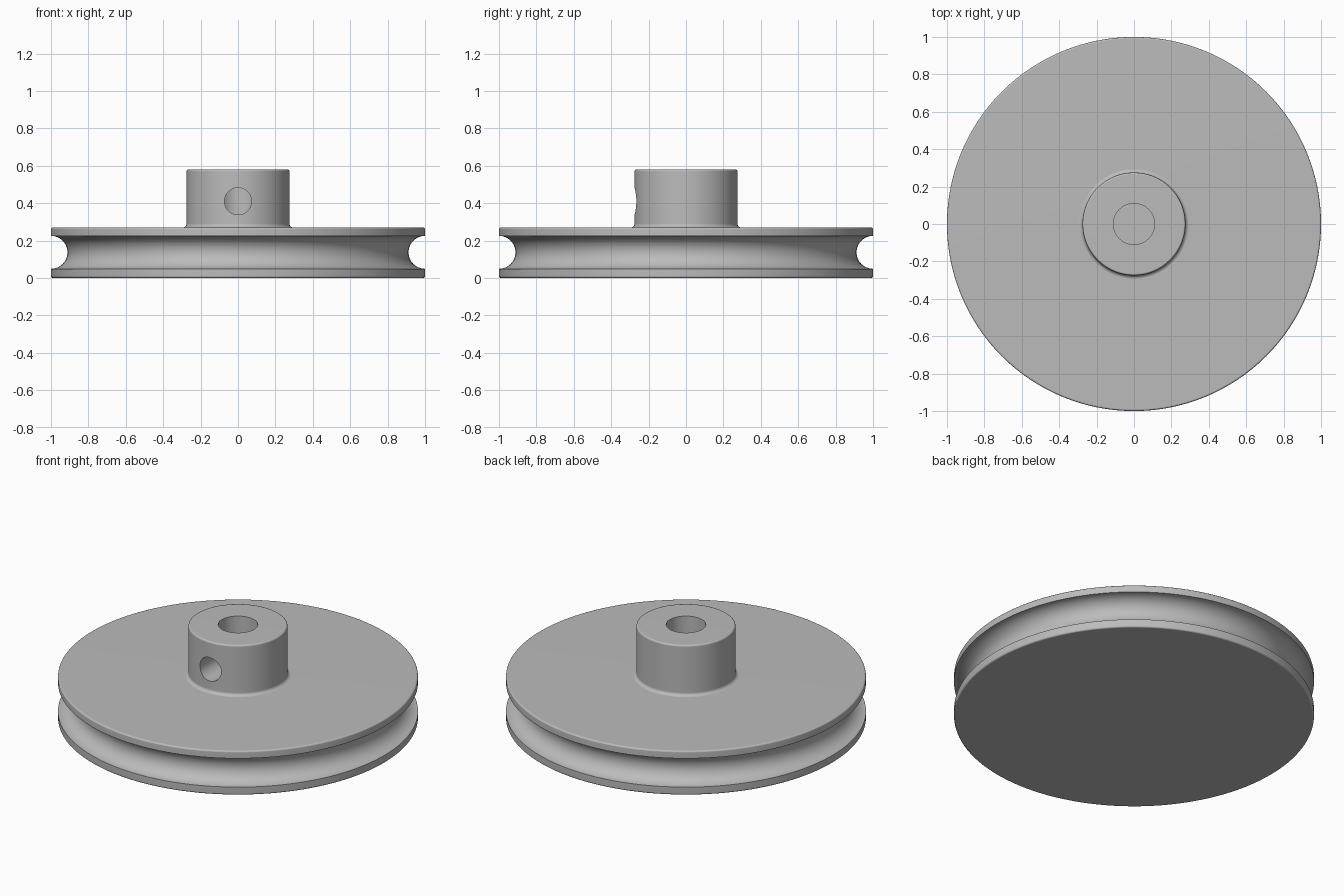
import bpy, bmesh, math
from mathutils import Vector

if "Cube" in bpy.data.objects:
    bpy.data.objects.remove(bpy.data.objects["Cube"], do_unlink=True)

# Single grey metal
metal = bpy.data.materials.new("grey metal")
metal.use_nodes = True
grey = (0.5, 0.5, 0.5, 1)
metal.diffuse_color = grey
metal.node_tree.nodes["Principled BSDF"].inputs["Base Color"].default_value = grey


def arc(cx, cz, radius, start, end, steps):
    """Points of a circular arc in the radius/height plane, angles in degrees."""
    angles = [math.radians(start + (end - start) * i / steps) for i in range(steps + 1)]
    return [(cx + radius * math.cos(a), cz + radius * math.sin(a)) for a in angles]


def lathe(name, profile, segments):
    """Spin a radius/height profile around the z axis."""
    bm = bmesh.new()
    verts = [bm.verts.new((r, 0, z)) for r, z in profile]
    edges = [bm.edges.new(pair) for pair in zip(verts, verts[1:])]
    bmesh.ops.spin(bm, geom=verts + edges, cent=(0, 0, 0), axis=(0, 0, 1),
                   angle=math.tau, steps=segments, use_duplicate=False)
    bmesh.ops.remove_doubles(bm, verts=bm.verts, dist=1e-5)
    bmesh.ops.recalc_face_normals(bm, faces=bm.faces)
    mesh = bpy.data.meshes.new(name)
    bm.to_mesh(mesh)
    bm.free()
    obj = bpy.data.objects.new(name, mesh)
    bpy.context.collection.objects.link(obj)
    mesh.materials.append(metal)
    return obj


# Outline: base, lower rim, rope groove, upper rim, filleted hub, blind bore
rim_top, hub_top, hub_r, bore_r, bore_floor = 0.27, 0.58, 0.275, 0.11, 0.27
soft = 0.01
profile = [(0, 0)]
profile += arc(1 - soft, soft, soft, -90, 0, 3)
profile += arc(1, 0.137, 0.088, 270, 90, 24)
profile += arc(1 - soft, rim_top - soft, soft, 0, 90, 3)
profile += arc(hub_r + 0.02, rim_top + 0.02, 0.02, 270, 180, 4)
profile += arc(hub_r - soft, hub_top - soft, soft, 0, 90, 3)
profile += [(bore_r, hub_top), (bore_r, bore_floor), (0, bore_floor)]
pulley = lathe("pulley_wheel", profile, 128)

# Set screw hole through the front of the hub into the bore
bpy.ops.mesh.primitive_cylinder_add(vertices=48, radius=0.072, depth=0.4,
                                    location=(0, -0.2, 0.41),
                                    rotation=(math.pi / 2, 0, 0))
cutter = bpy.context.object
cutter.name = "screw_hole_cutter"
cutter.hide_render = True
cutter.data.materials.append(metal)
cut = pulley.modifiers.new("screw hole", 'BOOLEAN')
cut.operation = 'DIFFERENCE'
cut.solver = 'EXACT'
cut.object = cutter
bpy.ops.object.select_all(action='DESELECT')
pulley.select_set(True)
bpy.context.view_layer.objects.active = pulley
bpy.ops.object.modifier_apply(modifier=cut.name)
bpy.data.objects.remove(cutter, do_unlink=True)

# Smooth round surfaces, crisp flat faces
bpy.ops.object.shade_smooth_by_angle(angle=math.radians(31))
weighted = pulley.modifiers.new("flat faces", 'WEIGHTED_NORMAL')
weighted.keep_sharp = True
